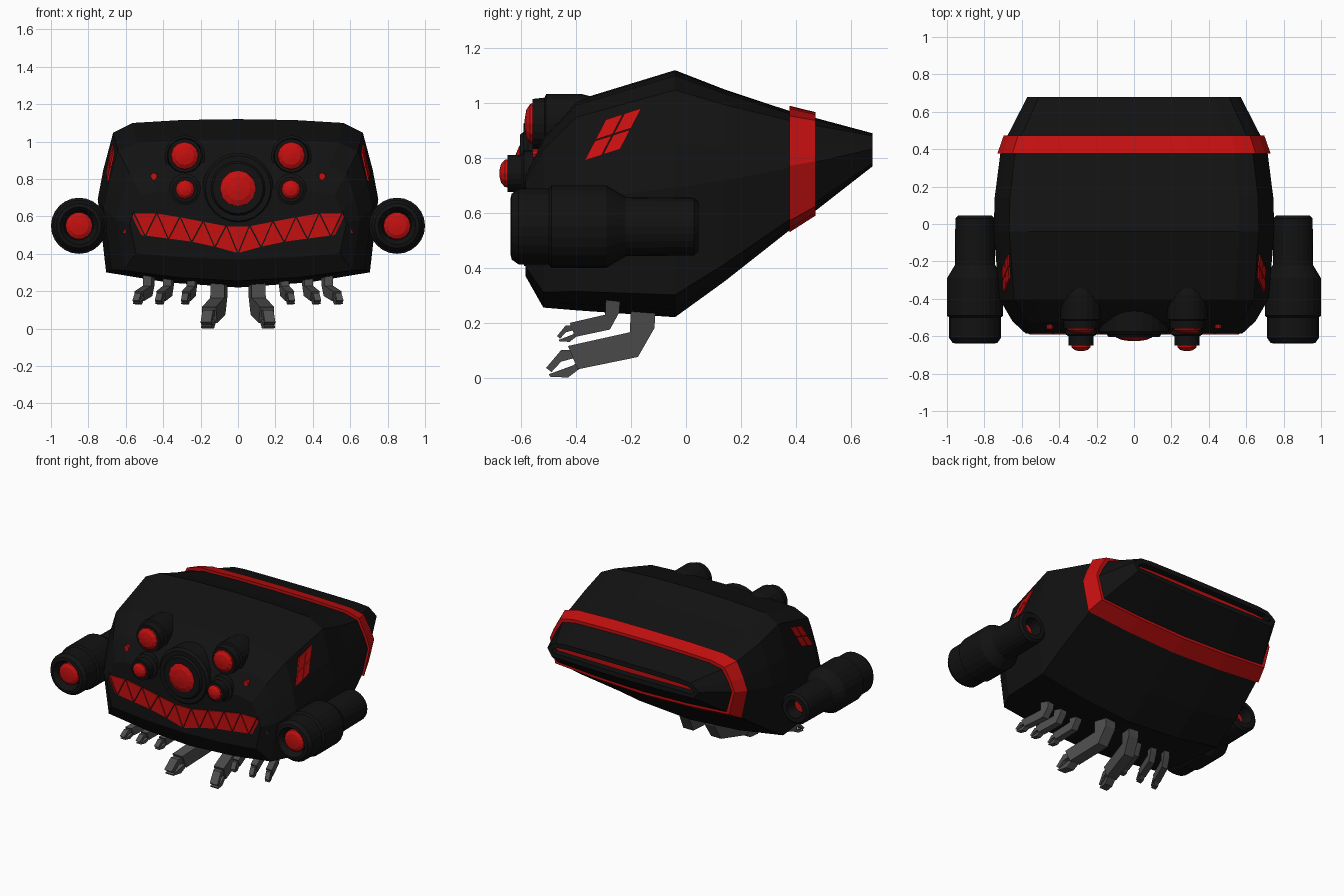
import bpy, bmesh, math
from mathutils import Vector
from mathutils.bvhtree import BVHTree

if "Cube" in bpy.data.objects:
    bpy.data.objects.remove(bpy.data.objects["Cube"])


def material(name, rgb):
    m = bpy.data.materials.new(name)
    m.diffuse_color = (*rgb, 1)
    m.use_nodes = True
    m.node_tree.nodes["Principled BSDF"].inputs["Base Color"].default_value = m.diffuse_color
    return m


BLACK = material("hull_black", (0.006, 0.006, 0.006))
RED = material("glow_red", (0.56, 0.005, 0.005))
GREY = material("limb_grey", (0.075, 0.075, 0.075))


def finish(bm, name, *mats):
    bmesh.ops.recalc_face_normals(bm, faces=bm.faces[:])
    me = bpy.data.meshes.new(name)
    bm.to_mesh(me)
    ob = bpy.data.objects.new(name, me)
    bpy.context.collection.objects.link(ob)
    for m in mats:
        me.materials.append(m)
    return ob


def bridge(bm, rings):
    """Skin a list of closed vertex rings and cap both ends."""
    for a, b in zip(rings, rings[1:]):
        for i in range(len(a)):
            j = (i + 1) % len(a)
            bm.faces.new((a[i], a[j], b[j], b[i]))
    return bm.faces.new(rings[0]), bm.faces.new(rings[-1])


def prism(bm, points, offset):
    a = [bm.verts.new(p) for p in points]
    b = [bm.verts.new(Vector(p) + Vector(offset)) for p in points]
    bridge(bm, [a, b])


def lathe(name, x, z, profile, mat, sides=20):
    """Turn a (y, radius) profile around an axis parallel to y."""
    bm = bmesh.new()
    rings = []
    for y, r in profile:
        rings.append([bm.verts.new((x + r * math.cos(2 * math.pi * k / sides), y,
                                    z + r * math.sin(2 * math.pi * k / sides)))
                      for k in range(sides)])
    bridge(bm, rings)
    return finish(bm, name, mat)


# Hull: one half section, scaled along y
HALF = [(0, 1), (0.4, 0.99), (0.75, 0.955), (0.89, 0.84), (0.96, 0.4), (1, 0.05),
        (0.94, -0.82), (0.5, -0.94), (0, -1)]
SECTION = HALF + [(-x, z) for x, z in HALF[-2:0:-1]]


def hull_rings(bm, stations):
    rings = []
    for y, w, lo, hi in stations:
        c, h = (lo + hi) / 2, (hi - lo) / 2
        rings.append([bm.verts.new((px * w, y, c + pz * h)) for px, pz in SECTION])
    return rings


STATIONS = [(-0.585, 0.58, 0.37, 0.74), (-0.52, 0.65, 0.255, 0.88),
            (-0.40, 0.72, 0.245, 1.01), (-0.04, 0.75, 0.22, 1.12),
            (0.14, 0.745, 0.35, 1.05), (0.375, 0.715, 0.535, 0.972),
            (0.475, 0.675, 0.61, 0.945), (0.68, 0.57, 0.77, 0.89)]
bm = bmesh.new()
front, rear = bridge(bm, hull_rings(bm, STATIONS))
bmesh.ops.recalc_face_normals(bm, faces=bm.faces[:])
surface = BVHTree.FromBMesh(bm)
# Glowing slot sunk into the rear face
bmesh.ops.inset_region(bm, faces=[rear], thickness=0.032)
bmesh.ops.inset_region(bm, faces=[rear], thickness=0.003, depth=-0.04)
rear.material_index = 1
finish(bm, "hull", BLACK, RED)

# Red band around the tail
bm = bmesh.new()
bridge(bm, hull_rings(bm, [(0.378, 0.73, 0.53, 0.99), (0.472, 0.697, 0.59, 0.967)]))
finish(bm, "tail_band", RED)

# Interlocking teeth laid on the front of the hull
def tooth_point(i):
    x = -0.62 + 0.062 * i
    a = abs(x)
    if i % 2:
        z = 0.54 + 0.08 * min(1, a / 0.42)
    else:
        z = 0.40 + (0.055 * a / 0.2 if a < 0.2 else 0.055 + 0.055 * (a - 0.2) / 0.42)
    return Vector((x, 0, z))


bm = bmesh.new()
for i in range(19):
    tri = [tooth_point(i + k) for k in range(3)]
    mid = sum(tri, Vector()) / 3
    pts = []
    for p in tri:
        q = mid + (p - mid) * 0.91
        hit = surface.ray_cast(Vector((q.x, -2, q.z)), Vector((0, 1, 0)))[0]
        pts.append(hit + Vector((0, -0.006, 0)))
    prism(bm, pts, (0, 0.009, 0))
finish(bm, "teeth", RED)

# Central eye
lathe("central_eye_socket", 0, 0.75, [(-0.4, 0.19), (-0.575, 0.19), (-0.592, 0.175),
      (-0.592, 0.145), (-0.605, 0.135), (-0.605, 0.1)], BLACK, 24)
lathe("central_eye", 0, 0.75, [(-0.59, 0.1), (-0.607, 0.095), (-0.62, 0.065), (-0.626, 0.02)],
      RED, 12)

for side, s in (("left", -1), ("right", 1)):
    # Paired eyes with sockets
    lathe(side + "_upper_eye_socket", s * 0.285, 0.925, [(-0.1, 0.04), (-0.38, 0.108),
          (-0.51, 0.108), (-0.515, 0.095), (-0.56, 0.09)], BLACK)
    lathe(side + "_upper_eye", s * 0.285, 0.925, [(-0.55, 0.076), (-0.568, 0.072),
          (-0.582, 0.05), (-0.588, 0.015)], RED, 12)
    lathe(side + "_lower_eye_socket", s * 0.283, 0.744, [(-0.45, 0.085), (-0.59, 0.085),
          (-0.6, 0.067), (-0.65, 0.067)], BLACK)
    lathe(side + "_lower_eye", s * 0.283, 0.744, [(-0.64, 0.052), (-0.66, 0.05),
          (-0.674, 0.034), (-0.68, 0.01)], RED, 12)
    spot = surface.ray_cast(Vector((s * 0.45, -2, 0.815)), Vector((0, 1, 0)))[0]
    lathe(side + "_eye_dot", s * 0.45, 0.815, [(spot.y + 0.02, 0.02), (spot.y - 0.015, 0.018)],
          RED, 10)

    # Side engine pod with a hollow nose and tail
    lathe(side + "_engine", s * 0.85, 0.55, [(-0.59, 0.075), (-0.62, 0.085), (-0.64, 0.1),
          (-0.635, 0.12), (-0.61, 0.138), (-0.5, 0.138), (-0.49, 0.15), (-0.29, 0.15),
          (-0.22, 0.108), (0.03, 0.105), (0.045, 0.09), (0.045, 0.06), (-0.03, 0.05)],
          BLACK, 24)
    lathe(side + "_engine_lamp", s * 0.85, 0.55, [(-0.58, 0.074), (-0.61, 0.072),
          (-0.622, 0.05), (-0.626, 0.015)], RED, 14)
    lathe(side + "_engine_exhaust", s * 0.85, 0.55, [(-0.035, 0.045), (-0.022, 0.045)], RED, 14)

    # Slanted side panel, cut into four plates
    bm = bmesh.new()
    corner, along, up = Vector((0, -0.37, 0.79)), Vector((0, 0.13, 0.042)), Vector((0, 0.078, 0.15))
    for u0, u1 in ((0, 0.48), (0.52, 1)):
        for v0, v1 in ((0, 0.48), (0.51, 1)):
            pts = []
            for u, v in ((u0, v0), (u1, v0), (u1, v1), (u0, v1)):
                p = corner + along * u + up * v
                hit = surface.ray_cast(Vector((s * 2, p.y, p.z)), Vector((-s, 0, 0)))[0]
                pts.append(hit + Vector((s * 0.008, 0, 0)))
            prism(bm, pts, (-s * 0.0095, 0, 0))
    finish(bm, side + "_side_panel", RED)

    # Clawed limbs: side outlines in (y, z), leaning outward as they reach forward
    ARM = [(-0.20, 0.26), (-0.11, 0.26), (-0.115, 0.18), (-0.175, 0.075),
           (-0.395, 0.03), (-0.43, 0.115), (-0.205, 0.165)]
    UPPER_CLAW = [(-0.41, 0.07), (-0.42, 0.1), (-0.455, 0.1), (-0.51, 0.035), (-0.49, 0.02),
                  (-0.455, 0.058)]
    LOWER_CLAW = [(-0.39, 0.06), (-0.41, 0.045), (-0.5, 0.012), (-0.495, 0.003),
                  (-0.43, 0.0), (-0.39, 0.03)]

    def limb(name, x0, lean, width, size_y, size_z, y0, z0):
        bm = bmesh.new()
        for shape, w in ((ARM, width), (UPPER_CLAW, width * 0.75), (LOWER_CLAW, width * 0.75)):
            pts = [(s * (x0 - lean * (y + 0.15)) - w / 2, y0 + size_y * (y + 0.11),
                    z0 + size_z * z) for y, z in shape]
            prism(bm, pts, (w, 0, 0))
        finish(bm, side + name, GREY)

    limb("_large_limb", 0.1, 0.2, 0.075, 1, 1, -0.11, 0)
    for n, (x0, lean) in enumerate(((0.245, 0.12), (0.37, 0.16), (0.475, 0.2))):
        limb("_small_limb_%d" % (n + 1), x0, lean, 0.045, 0.575, 0.6, -0.24, 0.13)
